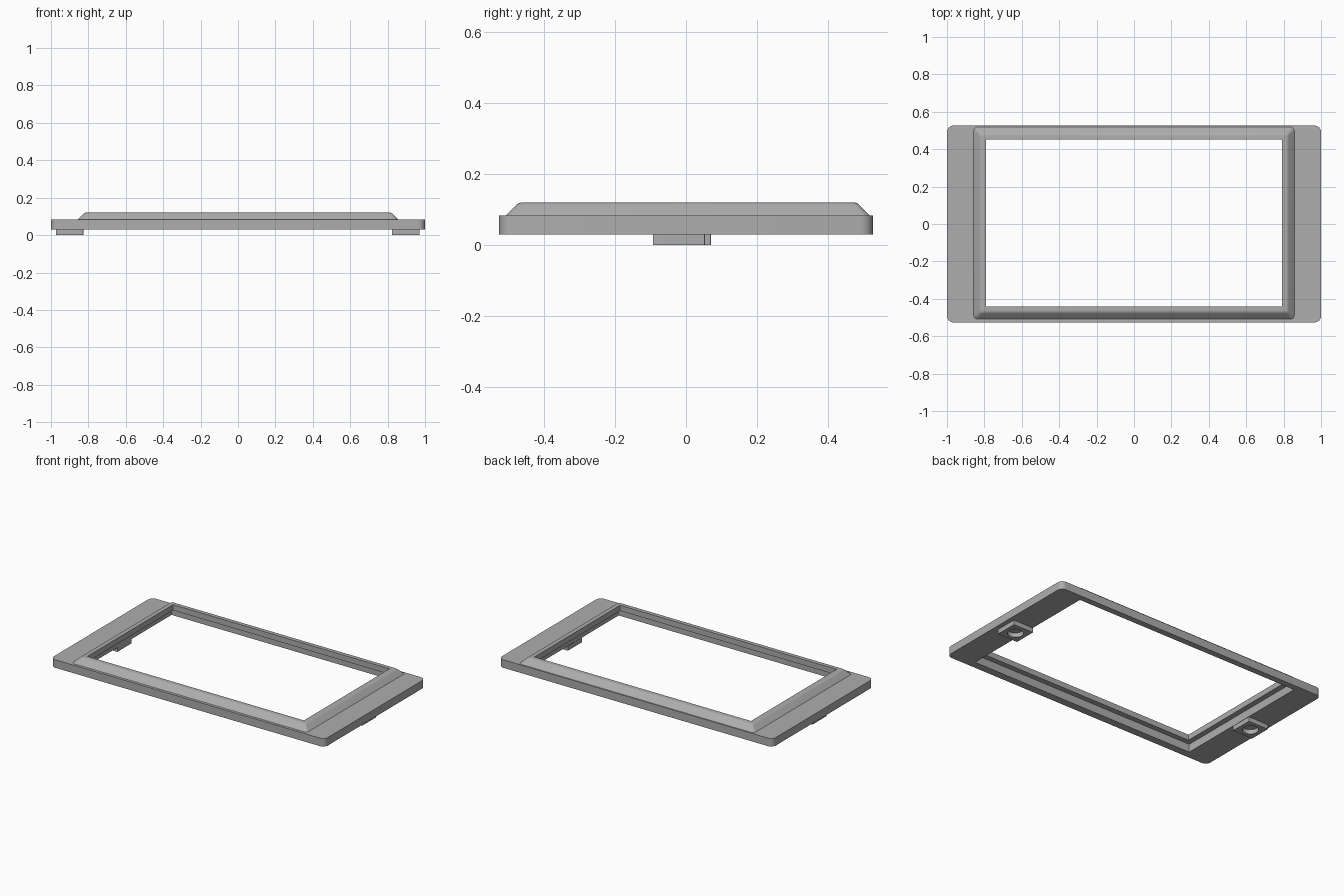
import bpy, bmesh, math

cube = bpy.data.objects.get("Cube")
if cube:
    bpy.data.objects.remove(cube, do_unlink=True)

grey = bpy.data.materials.new("mid grey")
grey.use_nodes = True
colour = (0.42, 0.42, 0.42, 1)
grey.diffuse_color = colour
grey.node_tree.nodes["Principled BSDF"].inputs["Base Color"].default_value = colour

STEPS = 8  # segments per rounded corner


def rounded_loop(bm, cx, cy, hx, hy, radius, z):
    """Ring of vertices around a rounded rectangle."""
    ring = []
    for quarter, (sx, sy) in enumerate([(1, 1), (-1, 1), (-1, -1), (1, -1)]):
        for i in range(STEPS + 1):
            a = (quarter + i / STEPS) * math.pi / 2
            # a hair of straight side keeps full circles free of doubled points
            ring.append(bm.verts.new((cx + sx * (hx - radius) + radius * math.cos(a),
                                      cy + sy * (hy - radius) + radius * math.sin(a), z)))
    return ring


def loft(name, loops, closed=False, cap=False):
    """Skin a list of rounded rectangles (cx, cy, hx, hy, radius, z)."""
    bm = bmesh.new()
    rings = [rounded_loop(bm, *spec) for spec in loops]
    pairs = list(zip(rings, rings[1:]))
    if closed:
        pairs.append((rings[-1], rings[0]))
    for a, b in pairs:
        n = len(a)
        for i in range(n):
            j = (i + 1) % n
            bm.faces.new((a[i], a[j], b[j], b[i]))
    if cap:
        bm.faces.new(rings[-1])
    bmesh.ops.remove_doubles(bm, verts=bm.verts, dist=1e-5)
    bmesh.ops.recalc_face_normals(bm, faces=bm.faces)
    mesh = bpy.data.meshes.new(name)
    bm.to_mesh(mesh)
    bm.free()
    mesh.materials.append(grey)
    obj = bpy.data.objects.new(name, mesh)
    bpy.context.collection.objects.link(obj)
    bpy.ops.object.select_all(action='DESELECT')
    obj.select_set(True)
    bpy.context.view_layer.objects.active = obj
    bpy.ops.object.shade_smooth_by_angle(angle=math.radians(30))
    return obj


# Frame: flat plate, raised bezel with a rounded slope, and a stepped opening
BOTTOM, TOP, RIM = 0.03, 0.083, 0.12
OPEN_X, OPEN_Y, OPEN_CY = 0.79, 0.446, 0.005


def around_opening(offset, z, radius):
    return (0, OPEN_CY, OPEN_X + offset, OPEN_Y + offset, radius, z)


frame = [(0, 0, 1, 0.526, 0.035, BOTTOM), (0, 0, 1, 0.526, 0.035, TOP)]
frame.append(around_opening(0.067, TOP, 0.02))
# slope rolls over to the flat rim
for i in range(6):
    a = math.radians(45 + 45 * i / 5)
    frame.append(around_opening(0.02 + 0.025 * math.cos(a),
                                RIM - 0.025 + 0.025 * math.sin(a), 0.014))
frame += [around_opening(0, RIM, 0.001), around_opening(0, TOP, 0.001),
          around_opening(0.035, TOP, 0.001), around_opening(0.035, BOTTOM, 0.001)]
loft("frame", frame, closed=True)

# Square feet under each end, each with a round blind hole
HALF, HOLE = 0.073, 0.048
for name, x, y in (("left_foot", 0.897, -0.02), ("right_foot", -0.9, -0.003)):
    loft(name, [(x, y, HALF, HALF, 0.001, BOTTOM), (x, y, HALF, HALF, 0.001, 0),
                (x, y, HOLE, HOLE, HOLE, 0), (x, y, HOLE, HOLE, HOLE, BOTTOM - 0.001)],
         cap=True)
